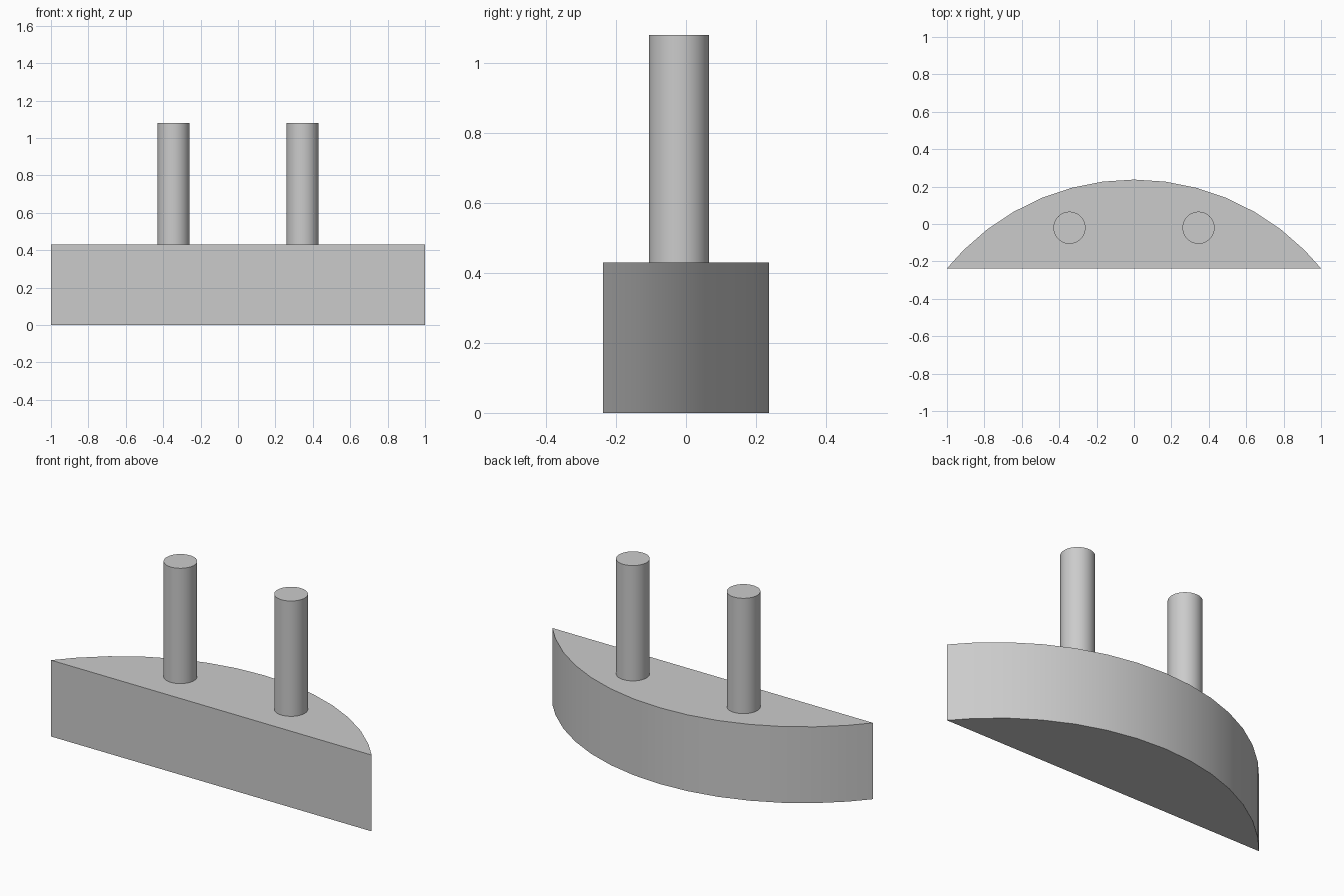
import bpy, bmesh
from math import asin, sin, cos, radians

cube = bpy.data.objects.get("Cube")
if cube:
    bpy.data.objects.remove(cube, do_unlink=True)

grey = bpy.data.materials.new("light grey")
grey.use_nodes = True
grey.diffuse_color = (0.6, 0.6, 0.6, 1)
grey.node_tree.nodes["Principled BSDF"].inputs["Base Color"].default_value = (0.6, 0.6, 0.6, 1)


def prism(name, outline, bottom, top):
    """Extrude a flat outline upwards into a smooth-sided solid."""
    bm = bmesh.new()
    face = bm.faces.new([bm.verts.new((x, y, bottom)) for x, y in outline])
    raised = bmesh.ops.extrude_face_region(bm, geom=[face], use_keep_orig=True)["geom"]
    bmesh.ops.translate(bm, vec=(0, 0, top - bottom),
                        verts=[g for g in raised if isinstance(g, bmesh.types.BMVert)])
    bmesh.ops.recalc_face_normals(bm, faces=bm.faces)
    mesh = bpy.data.meshes.new(name)
    bm.to_mesh(mesh)
    bm.free()
    mesh.materials.append(grey)
    obj = bpy.data.objects.new(name, mesh)
    bpy.context.collection.objects.link(obj)
    bpy.ops.object.select_all(action='DESELECT')
    obj.select_set(True)
    bpy.context.view_layer.objects.active = obj
    bpy.ops.object.shade_smooth_by_angle(angle=radians(30))
    return obj


# Base: circular segment with its straight side at the front
depth, height = 0.475, 0.43
radius = (1 + depth ** 2) / (2 * depth)
limit = asin(1 / radius)
step = radians(7.5)
angles = [-limit] + [i * step for i in range(-6, 7)] + [limit]
centre_y = depth / 2 - radius
prism("base", [(radius * sin(a), centre_y + radius * cos(a)) for a in angles], 0, height)

# Two upright round pegs
peg_radius, sides = 0.086, 48
for name, x in (("left_peg", 0.345), ("right_peg", -0.345)):
    ring = [radians(360 * i / sides) for i in range(sides)]
    prism(name, [(x + peg_radius * cos(a), -0.02 + peg_radius * sin(a)) for a in ring],
          height, 1.08)
